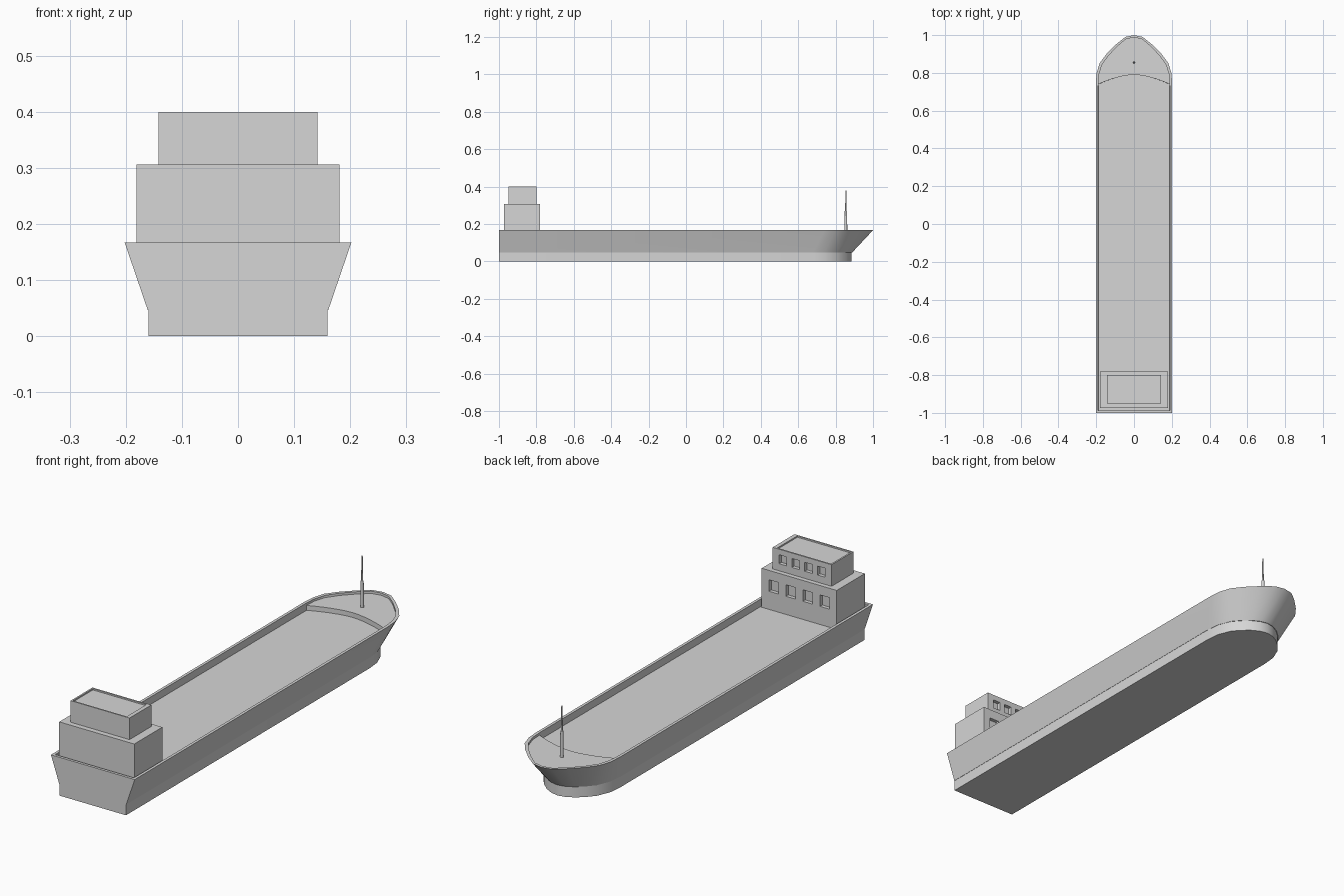
import bpy, bmesh, math

if "Cube" in bpy.data.objects:
    bpy.data.objects.remove(bpy.data.objects["Cube"], do_unlink=True)

grey = bpy.data.materials.new("light_grey")
grey.use_nodes = True
grey.diffuse_color = (0.67, 0.67, 0.67, 1)
grey.node_tree.nodes["Principled BSDF"].inputs["Base Color"].default_value = grey.diffuse_color

CHINE, RIM, DECK, FOREDECK = 0.047, 0.167, 0.136, 0.157
# Half outlines of the hull at keel and rim, from stern to bow
LOW = [(0.161, -1), (0.161, 0.68), (0.155, 0.74), (0.131, 0.8), (0.103, 0.833), (0.07, 0.862), (0.035, 0.881), (0, 0.888)]
TOP = [(0.202, -1), (0.202, 0.74), (0.198, 0.8), (0.181, 0.853), (0.144, 0.902), (0.094, 0.952), (0.045, 0.991), (0, 1)]


def scaled(half, sx, bow_scale, stern_scale=1):
    return [(x * sx, y * (bow_scale if y > 0.75 else stern_scale)) for x, y in half]


KEEL = scaled(LOW, 0.993, 0.997)
INNER = scaled(TOP, 0.938, 0.988, 0.988)
INNER_DECK = scaled(TOP, 0.93, 0.963, 0.988)


def ring(half, z):
    mirrored = [(-x, y) for x, y in reversed(half) if x > 0]
    return [(x, y, z) for x, y in half + mirrored]


def finish(name, bm):
    bmesh.ops.recalc_face_normals(bm, faces=bm.faces)
    mesh = bpy.data.meshes.new(name)
    bm.to_mesh(mesh)
    bm.free()
    mesh.materials.append(grey)
    obj = bpy.data.objects.new(name, mesh)
    bpy.context.collection.objects.link(obj)
    return obj


def loft(name, rings):
    bm = bmesh.new()
    loops = [[bm.verts.new(p) for p in r] for r in rings]
    n = len(loops[0])
    for a, b in zip(loops, loops[1:]):
        for i in range(n):
            j = (i + 1) % n
            bm.faces.new((a[i], a[j], b[j], b[i]))
    bm.faces.new(loops[0])
    bm.faces.new(loops[-1])
    return finish(name, bm)


def activate(obj):
    bpy.ops.object.select_all(action='DESELECT')
    obj.select_set(True)
    bpy.context.view_layer.objects.active = obj


def smooth(obj):
    activate(obj)
    bpy.ops.object.shade_smooth_by_angle(angle=math.radians(32))


def boxes(name, bounds):
    bm = bmesh.new()
    for x0, x1, y0, y1, z0, z1 in bounds:
        cube = bmesh.ops.create_cube(bm, size=1)["verts"]
        for v in cube:
            v.co = ((x0 + x1) / 2 + v.co.x * (x1 - x0),
                    (y0 + y1) / 2 + v.co.y * (y1 - y0),
                    (z0 + z1) / 2 + v.co.z * (z1 - z0))
    return finish(name, bm)


def cut(obj, bounds):
    cutter = boxes("cutter", bounds)
    cutter.hide_render = True
    mod = obj.modifiers.new("cut", 'BOOLEAN')
    mod.object = cutter
    mod.solver = 'EXACT'
    activate(obj)
    bpy.ops.object.modifier_apply(modifier=mod.name)
    bpy.data.objects.remove(cutter, do_unlink=True)


def windows(xs, width, back, z0, z1):
    return [(x - width / 2, x + width / 2, back - 0.016, back + 0.02, z0, z1) for x in xs]


# Hull: straight keel band, small ledge, flared sides, low bulwark and main deck
hull = loft("hull", [ring(KEEL, 0), ring(KEEL, CHINE), ring(LOW, CHINE), ring(TOP, RIM),
                     ring(INNER, RIM), ring(INNER, FOREDECK), ring(INNER_DECK, DECK)])
smooth(hull)


# Raised bow deck with an arched aft edge
def foredeck_ring(half, z):
    side = half[0][0]
    arc = [(side * k / 6, 0.79 - 0.05 * (k / 6) ** 1.7) for k in range(7)]
    return ring(arc + [p for p in half if p[1] > 0.745], z)


loft("bow_deck", [foredeck_ring(INNER_DECK, DECK - 0.001), foredeck_ring(INNER, FOREDECK)])

# Deckhouse with recessed windows facing the bow
lower = boxes("lower_deckhouse", [(-0.181, 0.181, -0.973, -0.78, DECK - 0.003, 0.306)])
cut(lower, windows([-0.123, -0.041, 0.041, 0.123], 0.046, -0.78, 0.215, 0.265))

# Bridge with windows and a shallow sunken roof
bridge = boxes("bridge", [(-0.142, 0.142, -0.95, -0.8, 0.306, 0.4)])
cut(bridge, windows([-0.093, -0.031, 0.031, 0.093], 0.037, -0.8, 0.337, 0.376)
    + [(-0.135, 0.124, -0.944, -0.807, 0.394, 0.42)])

# Mast in two stages
for name, r1, r2, z0, z1 in (("mast_base", 0.0075, 0.0065, FOREDECK - 0.003, 0.27),
                             ("mast_top", 0.0042, 0.0025, 0.27, 0.38)):
    bpy.ops.mesh.primitive_cone_add(vertices=16, radius1=r1, radius2=r2, depth=z1 - z0,
                                    location=(0, 0.855, (z0 + z1) / 2))
    mast = bpy.context.object
    mast.name = name
    mast.data.materials.append(grey)
    smooth(mast)
